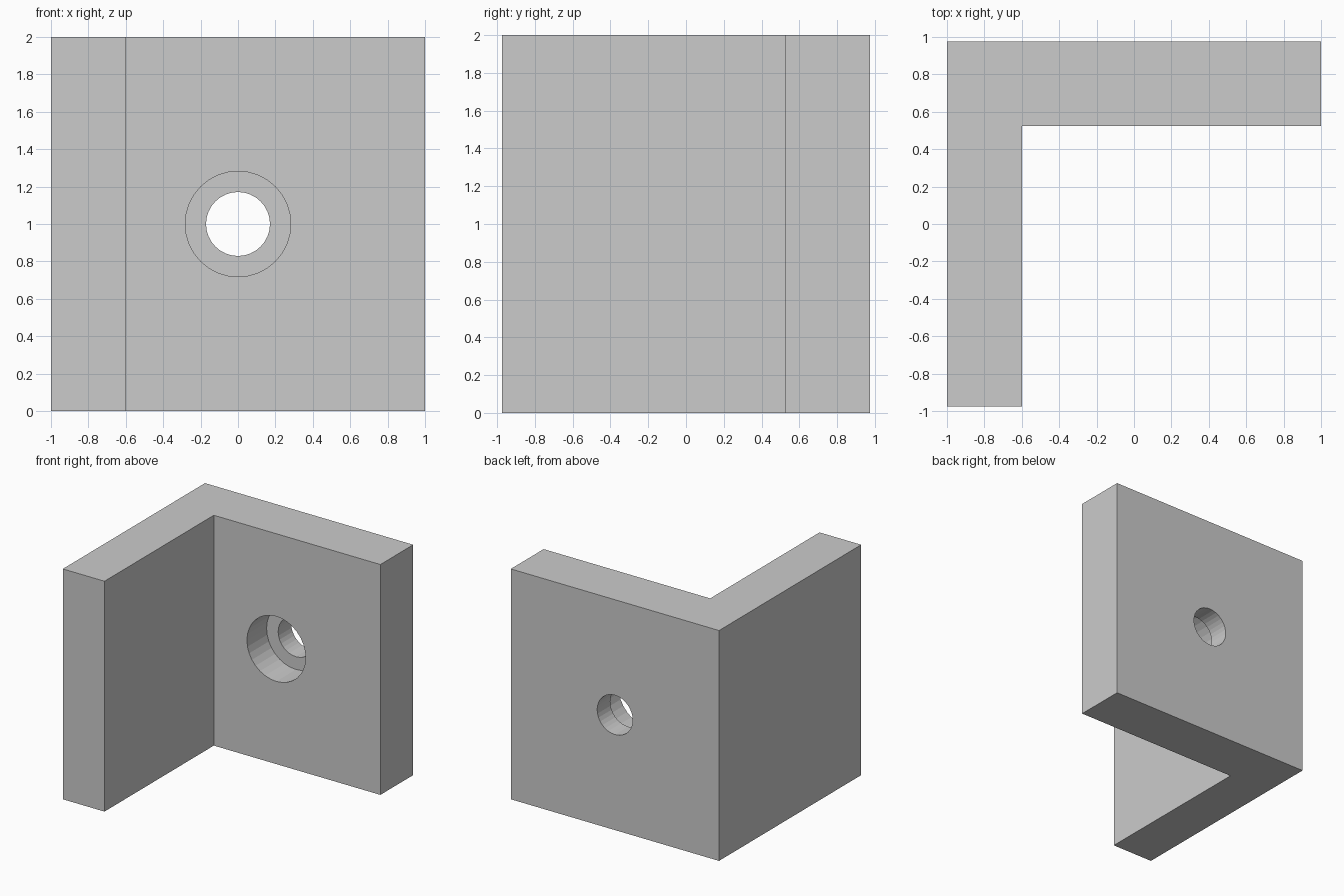
import bpy, bmesh
from math import radians

if "Cube" in bpy.data.objects:
    bpy.data.objects.remove(bpy.data.objects["Cube"])

HALF_Y, WALL_Y = 0.975, 0.525   # outer half depth, front face of back wall
SEAT_Y = 0.795                  # floor of the counterbore


def make_object(name, bm):
    bmesh.ops.recalc_face_normals(bm, faces=bm.faces)
    mesh = bpy.data.meshes.new(name)
    bm.to_mesh(mesh)
    bm.free()
    obj = bpy.data.objects.new(name, mesh)
    bpy.context.collection.objects.link(obj)
    return obj


def bore(target, name, radius, y0, y1):
    """Cut a round hole along y through the target."""
    bpy.ops.mesh.primitive_cylinder_add(
        vertices=32, radius=radius, depth=y1 - y0,
        location=(0, (y0 + y1) / 2, 1), rotation=(radians(90), 0, 0))
    cutter = bpy.context.object
    cutter.name = name
    cutter.hide_render = True
    cutter.display_type = 'WIRE'
    mod = target.modifiers.new(name, 'BOOLEAN')
    mod.operation = 'DIFFERENCE'
    mod.solver = 'EXACT'
    mod.object = cutter


# L-shaped bracket: plan profile extruded upward
profile = [(-1, -HALF_Y), (-0.6, -HALF_Y), (-0.6, WALL_Y),
           (1, WALL_Y), (1, HALF_Y), (-1, HALF_Y)]
bm = bmesh.new()
base = bm.faces.new([bm.verts.new((x, y, 0)) for x, y in profile])
top = bmesh.ops.extrude_face_region(bm, geom=[base], use_keep_orig=True)
bmesh.ops.translate(bm, vec=(0, 0, 2),
                    verts=[v for v in top['geom'] if isinstance(v, bmesh.types.BMVert)])
bracket = make_object("angle_bracket", bm)

# Counterbored screw hole in the back wall
bore(bracket, "counterbore_cutter", 0.282, WALL_Y - 0.3, SEAT_Y)
bore(bracket, "screw_hole_cutter", 0.171, WALL_Y - 0.2, HALF_Y + 0.2)
